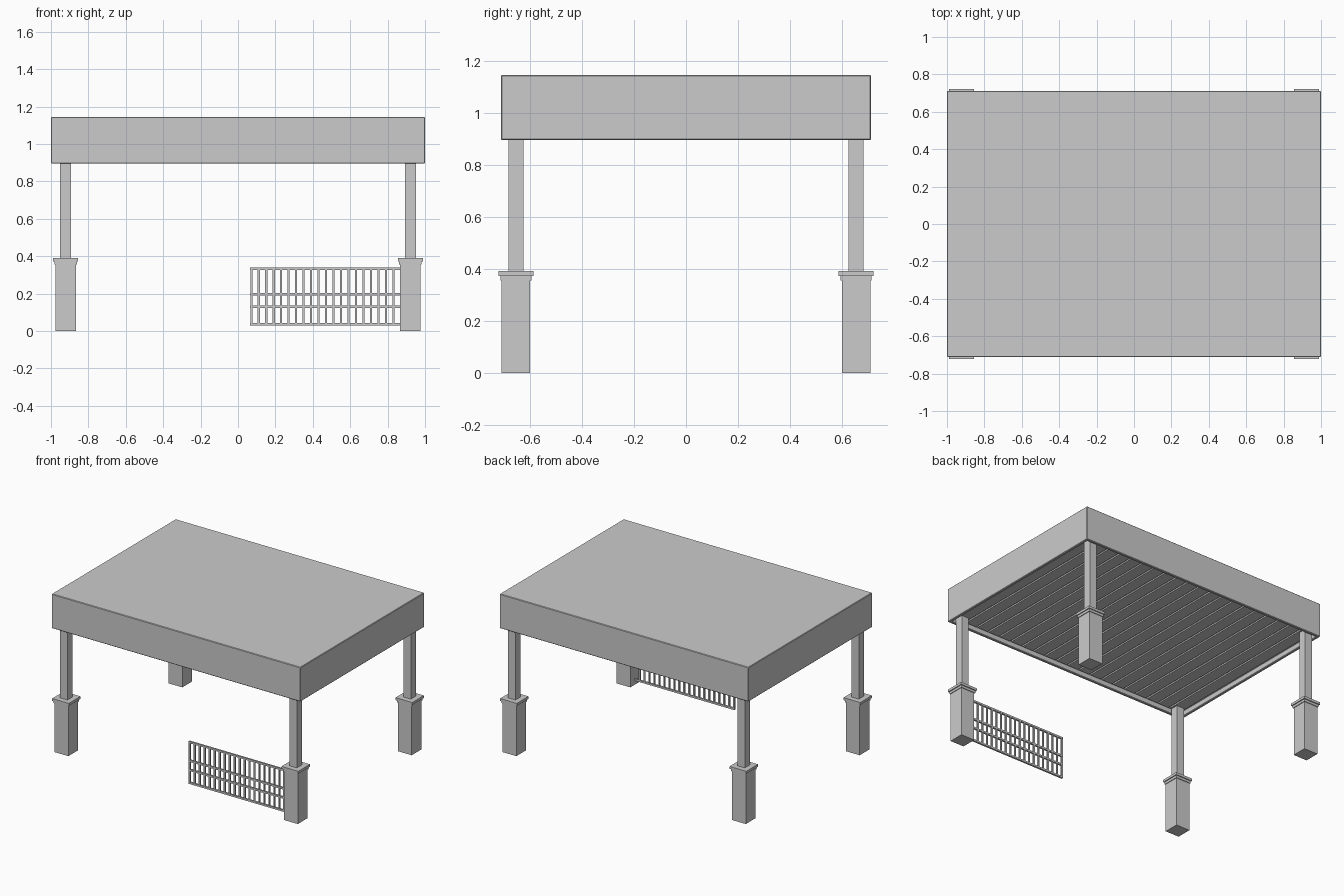
import bpy, bmesh

if "Cube" in bpy.data.objects:
    bpy.data.objects.remove(bpy.data.objects["Cube"])


def add_boxes(name, boxes, bevel=0.0):
    """One object made of boxes given as (centre, size)."""
    bm = bmesh.new()
    for c, s in boxes:
        vs = bmesh.ops.create_cube(bm, size=1)["verts"]
        bmesh.ops.scale(bm, vec=s, verts=vs)
        bmesh.ops.translate(bm, vec=c, verts=vs)
    return finish(name, bm, bevel)


def finish(name, bm, bevel=0.0):
    mesh = bpy.data.meshes.new(name)
    bm.to_mesh(mesh)
    bm.free()
    obj = bpy.data.objects.new(name, mesh)
    bpy.context.collection.objects.link(obj)
    if bevel:
        mod = obj.modifiers.new("soft_edges", "BEVEL")
        mod.width = bevel
        mod.segments = 1
    return obj


# roof: solid slab with a shallow recess underneath, framed by a lip
ROOF_X, ROOF_Y, ROOF_LOW, ROOF_TOP = 1.0, 0.712, 0.895, 1.145
RECESS, LIP = 0.04, 0.03
bm = bmesh.new()
vs = bmesh.ops.create_cube(bm, size=1)["verts"]
bmesh.ops.scale(bm, vec=(2 * ROOF_X, 2 * ROOF_Y, ROOF_TOP - ROOF_LOW), verts=vs)
bmesh.ops.translate(bm, vec=(0, 0, (ROOF_TOP + ROOF_LOW) / 2), verts=vs)
bottom = min(bm.faces, key=lambda f: f.calc_center_median().z)
bmesh.ops.inset_individual(bm, faces=[bottom], thickness=LIP, depth=0)
inner = bmesh.ops.extrude_discrete_faces(bm, faces=[bottom])["faces"]
bmesh.ops.translate(bm, vec=(0, 0, RECESS), verts=inner[0].verts)
finish("roof", bm, 0.004)

# ceiling boards run front to back with narrow gaps
BOARDS = 20
pitch = 2 * (ROOF_X - LIP) / BOARDS
boards = []
for i in range(BOARDS):
    x = -ROOF_X + LIP + pitch * (i + 0.5)
    boards.append(((x, 0, ROOF_LOW + RECESS - 0.004),
                   (pitch - 0.012, 2 * (ROOF_Y - LIP), 0.012)))
add_boxes("ceiling_boards", boards)

# four posts: pedestal, stepped cap and slim column
PX, PY = 0.922, 0.654
for side, sx in (("left", -1), ("right", 1)):
    for end, sy in (("front", -1), ("back", 1)):
        x, y = sx * PX, sy * PY
        tag = f"{end}_{side}"
        add_boxes(f"pedestal_{tag}", [((x, y, 0.18), (0.11, 0.11, 0.36))])
        add_boxes(f"pedestal_cap_{tag}", [
            ((x, y, 0.366), (0.12, 0.12, 0.02)),
            ((x, y, 0.382), (0.134, 0.134, 0.018))])
        add_boxes(f"column_{tag}", [((x, y, 0.66), (0.058, 0.058, 0.56))])

# railing beside the front right post
X0, X1 = 0.065, 0.875
rails = [((X0 + X1) / 2, PY, z) for z in (0.037, 0.131, 0.198, 0.333)]
add_boxes("railing_rails", [((x, -y, z), (X1 - X0, 0.013, 0.013))
                            for x, y, z in rails])
add_boxes("railing_bars", [((X0 + 0.006 + 0.04 * i, -PY, 0.185),
                            (0.011, 0.011, 0.30)) for i in range(20)])
